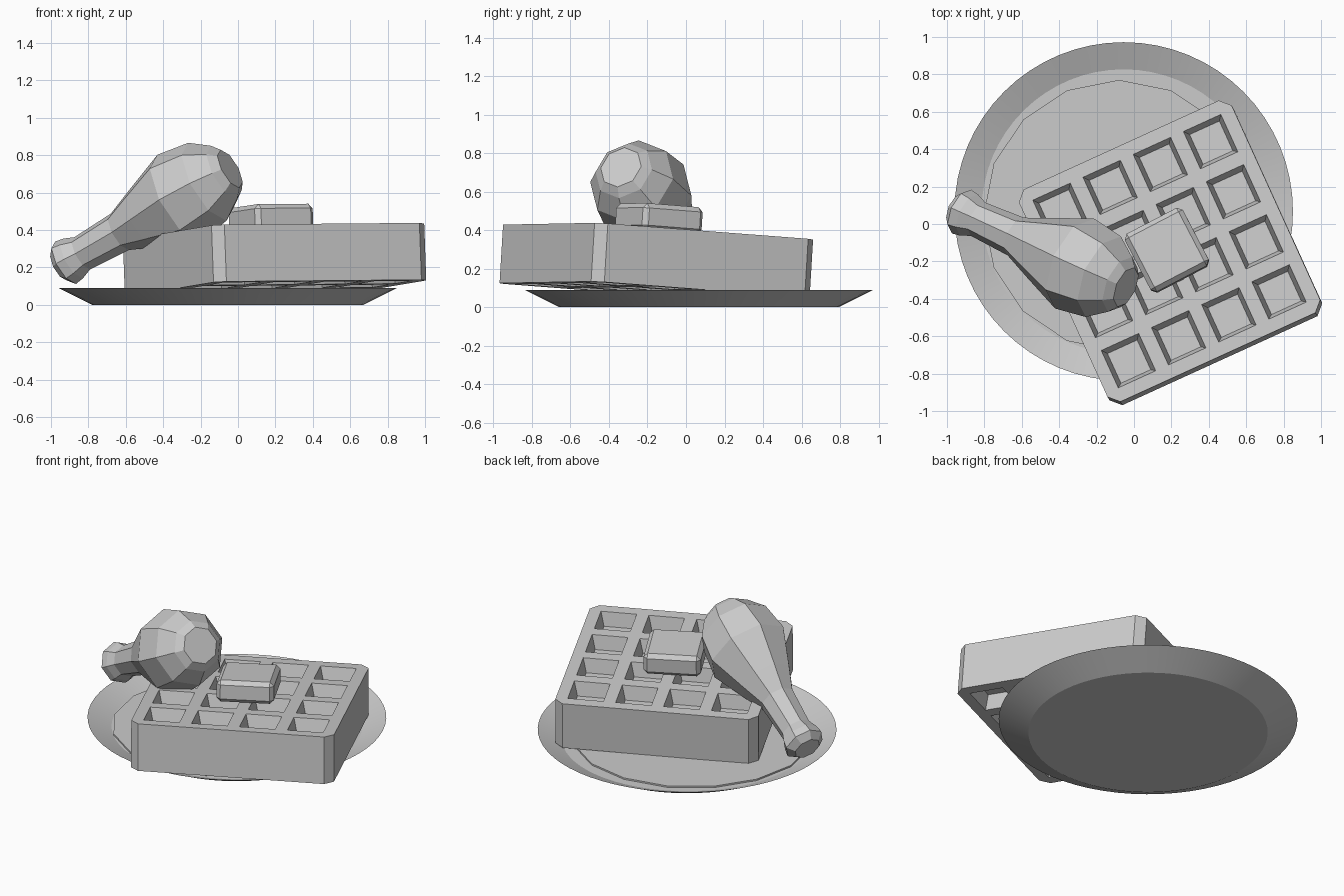
import bpy, bmesh, math
from mathutils import Matrix, Vector

if "Cube" in bpy.data.objects:
    bpy.data.objects.remove(bpy.data.objects["Cube"])

UP = Vector((0, 0, 1))


def finish(bm, name, matrix=Matrix(), smooth=False):
    bmesh.ops.recalc_face_normals(bm, faces=bm.faces)
    mesh = bpy.data.meshes.new(name)
    bm.to_mesh(mesh)
    bm.free()
    ob = bpy.data.objects.new(name, mesh)
    bpy.context.collection.objects.link(ob)
    ob.matrix_world = matrix
    if smooth:
        bpy.context.view_layer.objects.active = ob
        ob.select_set(True)
        bpy.ops.object.shade_smooth_by_angle(angle=math.radians(15))
        ob.select_set(False)
    return ob


def loft(profile, sides, phase=0.0):
    """Closed round body from (radius, z) rings, capped at both ends."""
    bm = bmesh.new()
    rings = []
    for r, z in profile:
        angles = [2 * math.pi * i / sides + phase for i in range(sides)]
        rings.append([bm.verts.new((r * math.cos(a), r * math.sin(a), z)) for a in angles])
    for lo, hi in zip(rings, rings[1:]):
        for i in range(sides):
            j = (i + 1) % sides
            bm.faces.new((lo[i], lo[j], hi[j], hi[i]))
    bm.faces.new(rings[0][::-1])
    bm.faces.new(rings[-1])
    return bm


def upright_corners(bm, h):
    return [e for e in bm.edges
            if all(abs(abs(v.co.x) - h) < 1e-4 and abs(abs(v.co.y) - h) < 1e-4 for v in e.verts)]


# Plate: shallow dish with sloping rim
finish(loft([(0.725, 0), (0.905, 0.09), (0.76, 0.03)], 64), "plate",
       Matrix.Translation((-0.055, 0.067, 0)), smooth=True)

# Thin puddle lying in the dish
finish(loft([(0.725, 0.028), (0.725, 0.04)], 16), "syrup_puddle",
       Matrix.Translation((-0.08, 0.045, 0)))

# Tilted frame shared by waffle and butter, origin at the waffle's top centre
normal = Vector((-0.036, 0.06, 1)).normalized()
tilt = (Matrix.Translation((0.19, -0.145, 0.39))
        @ UP.rotation_difference(normal).to_matrix().to_4x4()
        @ Matrix.Rotation(math.radians(24.5), 4, 'Z'))

# Waffle: slab divided into ribs and pockets on both faces
H, THICK, PITCH, HALF = 0.625, 0.305, 0.295, 0.11
cuts = [-H]
for k in range(4):
    c = (k - 1.5) * PITCH
    cuts += [c - HALF, c + HALF]
cuts.append(H)
n = len(cuts)
bm = bmesh.new()
grid = [[[bm.verts.new((x, y, z)) if z == 0 or z == -THICK else None for z in (0, -THICK)]
         for y in cuts] for x in cuts]
pockets = []
for i in range(n - 1):
    for j in range(n - 1):
        for k in (0, 1):
            f = bm.faces.new([grid[a][b][k] for a, b in
                              ((i, j), (i + 1, j), (i + 1, j + 1), (i, j + 1))])
            if i % 2 and j % 2:
                pockets.append(f)
for i in range(n - 1):
    for e in (0, n - 1):
        bm.faces.new((grid[i][e][0], grid[i + 1][e][0], grid[i + 1][e][1], grid[i][e][1]))
        bm.faces.new((grid[e][i][0], grid[e][i + 1][0], grid[e][i + 1][1], grid[e][i][1]))
bmesh.ops.recalc_face_normals(bm, faces=bm.faces)
bmesh.ops.inset_individual(bm, faces=pockets, thickness=0.032, depth=-0.09)
bmesh.ops.bevel(bm, geom=upright_corners(bm, H), offset=0.052, segments=1, affect='EDGES')
finish(bm, "waffle", tilt)

# Butter pat: block with chamfered sides and top
bm = bmesh.new()
bmesh.ops.create_cube(bm, size=1, matrix=Matrix.Translation((0, 0, 0.07))
                      @ Matrix.Diagonal((0.35, 0.35, 0.14, 1)))
edges = set(upright_corners(bm, 0.175))
edges |= {e for e in bm.edges if all(v.co.z > 0.1 for v in e.verts)}
bmesh.ops.bevel(bm, geom=list(edges), offset=0.025, segments=1, affect='EDGES')
finish(bm, "butter_pat", tilt @ Matrix.Translation((-0.01, 0.005, 0))
       @ Matrix.Rotation(math.radians(3), 4, 'Z'))

# Drumstick: faceted body lofted along a leaning axis, knob end first
profile = [(0.085, -0.03), (0.128, 0.01), (0.12, 0.06), (0.097, 0.12), (0.11, 0.37),
           (0.17, 0.52), (0.262, 0.76), (0.235, 0.95), (0.16, 1.06), (0.115, 1.10)]
axis = Vector((0.807, -0.371, 0.461)).normalized()
lean = (Matrix.Translation((-0.93, 0.07, 0.22))
        @ UP.rotation_difference(axis).to_matrix().to_4x4())
finish(loft(profile, 8, math.pi / 8), "drumstick", lean)
